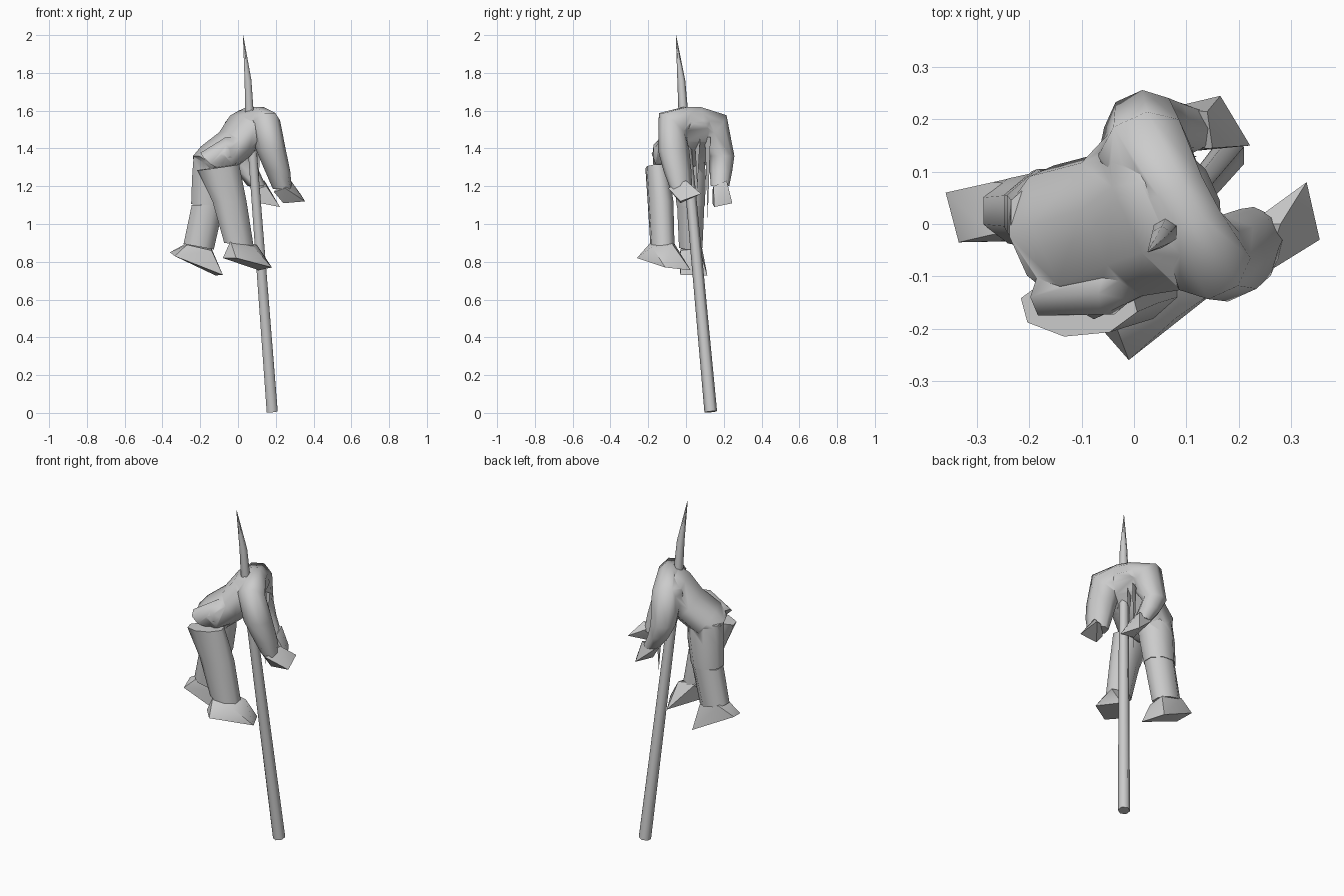
import bpy, bmesh, math
from mathutils import Vector

grey = bpy.data.materials.new("stone_grey")
grey.diffuse_color = (0.6, 0.6, 0.6, 1)


def shade(ob, angle):
    bpy.ops.object.select_all(action='DESELECT')
    ob.select_set(True)
    bpy.context.view_layer.objects.active = ob
    bpy.ops.object.shade_smooth_by_angle(angle=math.radians(angle))


def finish(name, bm, angle):
    """Turn a bmesh into a shaded object."""
    bmesh.ops.recalc_face_normals(bm, faces=bm.faces)
    me = bpy.data.meshes.new(name)
    bm.to_mesh(me)
    bm.free()
    me.materials.append(grey)
    ob = bpy.data.objects.new(name, me)
    bpy.context.collection.objects.link(ob)
    shade(ob, angle)
    return ob


def loft(name, rings, sides=8, angle=62):
    """Skin elliptical rings given as (centre, half axis A, half axis B)."""
    bm = bmesh.new()
    loops = []
    grow = 1 / math.cos(math.pi / sides)
    for c, a, b in rings:
        loops.append([bm.verts.new(Vector(c)
                      + Vector(a) * grow * math.cos(2 * math.pi * (i + .5) / sides)
                      + Vector(b) * grow * math.sin(2 * math.pi * (i + .5) / sides))
                      for i in range(sides)])
    for p, q in zip(loops, loops[1:]):
        for i in range(sides):
            j = (i + 1) % sides
            bm.faces.new((p[i], p[j], q[j], q[i]))
    bm.faces.new(loops[0])
    bm.faces.new(loops[-1])
    return finish(name, bm, angle)


def hull(name, points):
    """Faceted wedge around a few corner points."""
    bm = bmesh.new()
    for p in points:
        bm.verts.new(p)
    res = bmesh.ops.convex_hull(bm, input=bm.verts)
    junk = [v for v in res["geom_interior"] if isinstance(v, bmesh.types.BMVert)]
    bmesh.ops.delete(bm, geom=junk, context='VERTS')
    return finish(name, bm, 45)


def merge(base, others):
    """Fuse overlapping parts into one skin."""
    for ob in others:
        mod = base.modifiers.new("union", 'BOOLEAN')
        mod.operation, mod.solver, mod.object = 'UNION', 'EXACT', ob
        bpy.context.view_layer.objects.active = base
        bpy.ops.object.modifier_apply(modifier=mod.name)
        bpy.data.objects.remove(ob)
    shade(base, 62)


# Leaning stake with a sharpened tip
loft("stake", [((x, y, z), (r, 0, 0.1 * r), (0, r, 0.1 * r)) for x, y, z, r in (
    (0.181, 0.131, 0.006, 0.029), (0.06, -0.015, 1.6, 0.022),
    (0.053, -0.025, 1.76, 0.018), (0.027, -0.053, 1.998, 0.001))], 6)

# Body axes: across the shoulders, along the chest, and out of the back
lat = Vector((0.41, -0.91, 0))
fwd = Vector((0.91, 0.41, 0))
up = Vector((0, 0, 1))
back = Vector((-0.62, -0.28, 0.73))

# Torso slumped forward, hips to neck
torso = loft("torso", [(c, lat * w, back * d) for c, w, d in (
    ((-0.175, -0.04, 1.305), 0.10, 0.075),
    ((-0.115, -0.035, 1.345), 0.15, 0.09),
    ((-0.02, 0.00, 1.42), 0.14, 0.09),
    ((0.045, 0.035, 1.505), 0.165, 0.095),
    ((0.085, 0.045, 1.55), 0.15, 0.075),
    ((0.12, 0.06, 1.57), 0.08, 0.05))])

# Both arms and the shoulder yoke as one arching tube
arms = loft("arms", [(c, fwd * a, b) for c, a, b in (
    ((0.235, -0.025, 1.185), 0.045, lat * 0.055),
    ((0.21, -0.045, 1.28), 0.06, lat * 0.07),
    ((0.175, -0.065, 1.39), 0.072, lat * 0.078),
    ((0.143, -0.07, 1.52), 0.075, (lat + up) * 0.067),
    ((0.11, 0.0, 1.56), 0.06, up * 0.06),
    ((0.07, 0.065, 1.56), 0.065, up * 0.06),
    ((0.02, 0.14, 1.51), 0.085, (up - lat) * 0.066),
    ((0.015, 0.19, 1.36), 0.068, lat * -0.06),
    ((0.05, 0.185, 1.28), 0.058, lat * -0.055),
    ((0.10, 0.18, 1.2), 0.045, lat * -0.045))])

# Hands
hull("front_hand", [(0.19, -0.04, 1.17), (0.25, -0.095, 1.19), (0.28, 0.0, 1.23),
                    (0.33, 0.08, 1.16), (0.355, -0.03, 1.12),
                    (0.24, -0.03, 1.11), (0.22, 0.0, 1.21)])
hull("rear_hand", [(0.06, 0.22, 1.2), (0.14, 0.215, 1.23), (0.08, 0.14, 1.18),
                   (0.15, 0.145, 1.2), (0.165, 0.245, 1.11),
                   (0.222, 0.15, 1.09), (0.12, 0.14, 1.11)])

# Front leg: thigh folded against the hips, shin with a flared top, foot
front_thigh = loft("front_thigh", [(c, (h, 0, v), (0.02, w, 0)) for c, h, v, w in (
    ((0.06, -0.055, 1.43), 0.02, -0.04, 0.045),
    ((-0.03, -0.105, 1.39), 0.03, -0.068, 0.068),
    ((-0.145, -0.115, 1.335), 0.045, -0.042, 0.06))])
loft("front_shin", [((x, y, z), (rx, 0.01, t), (s, ry, 0)) for x, y, z, rx, ry, t, s in (
    (-0.105, -0.155, 1.30, 0.105, 0.056, 0.015, -0.015),
    (-0.045, -0.135, 1.12, 0.09, 0.064, 0.0, 0),
    (0.005, -0.125, 0.89, 0.078, 0.06, -0.01, 0))])
hull("front_foot", [(-0.04, -0.18, 0.91), (-0.02, -0.07, 0.91), (0.10, -0.07, 0.89),
                    (0.08, -0.18, 0.88), (-0.08, -0.18, 0.82), (-0.01, -0.26, 0.82),
                    (0.18, -0.11, 0.77), (0.11, 0.025, 0.755)])

# Rear leg: thigh, shin and foot
rear_thigh = loft("rear_thigh", [((x, y, z), (rx, 0, t), (0, ry, 0)) for x, y, z, rx, ry, t in (
    (-0.14, 0.01, 1.375, 0.095, 0.085, 0.02),
    (-0.145, 0.02, 1.25, 0.098, 0.085, 0),
    (-0.16, 0.025, 1.1, 0.088, 0.075, -0.005))])
loft("rear_shin", [((-0.16, 0.025, 1.1), (0.085, 0, 0), (0, 0.072, 0)),
                   ((-0.208, 0.025, 0.88), (0.08, 0, -0.015), (0, 0.062, 0))])
hull("rear_foot", [(-0.27, -0.02, 0.89), (-0.27, 0.08, 0.9), (-0.14, 0.07, 0.87),
                   (-0.14, -0.03, 0.86), (-0.36, 0.06, 0.85), (-0.335, -0.035, 0.83),
                   (-0.08, -0.03, 0.73), (-0.12, 0.113, 0.728)])

# One continuous body skin
merge(torso, [arms, front_thigh, rear_thigh])
torso.name = "body_with_arms_and_thighs"

# Torn cloth slivers hanging under the chest
for i, (x, y, z) in enumerate(((0.10, 0.115, 1.03), (0.09, 0.06, 1.18))):
    hull(f"cloth_shred_{i + 1}", [(x - 0.03, y - 0.015, 1.46), (x + 0.02, y + 0.015, 1.46),
                                  (x - 0.01, y + 0.012, 1.44), (x, y, z)])
